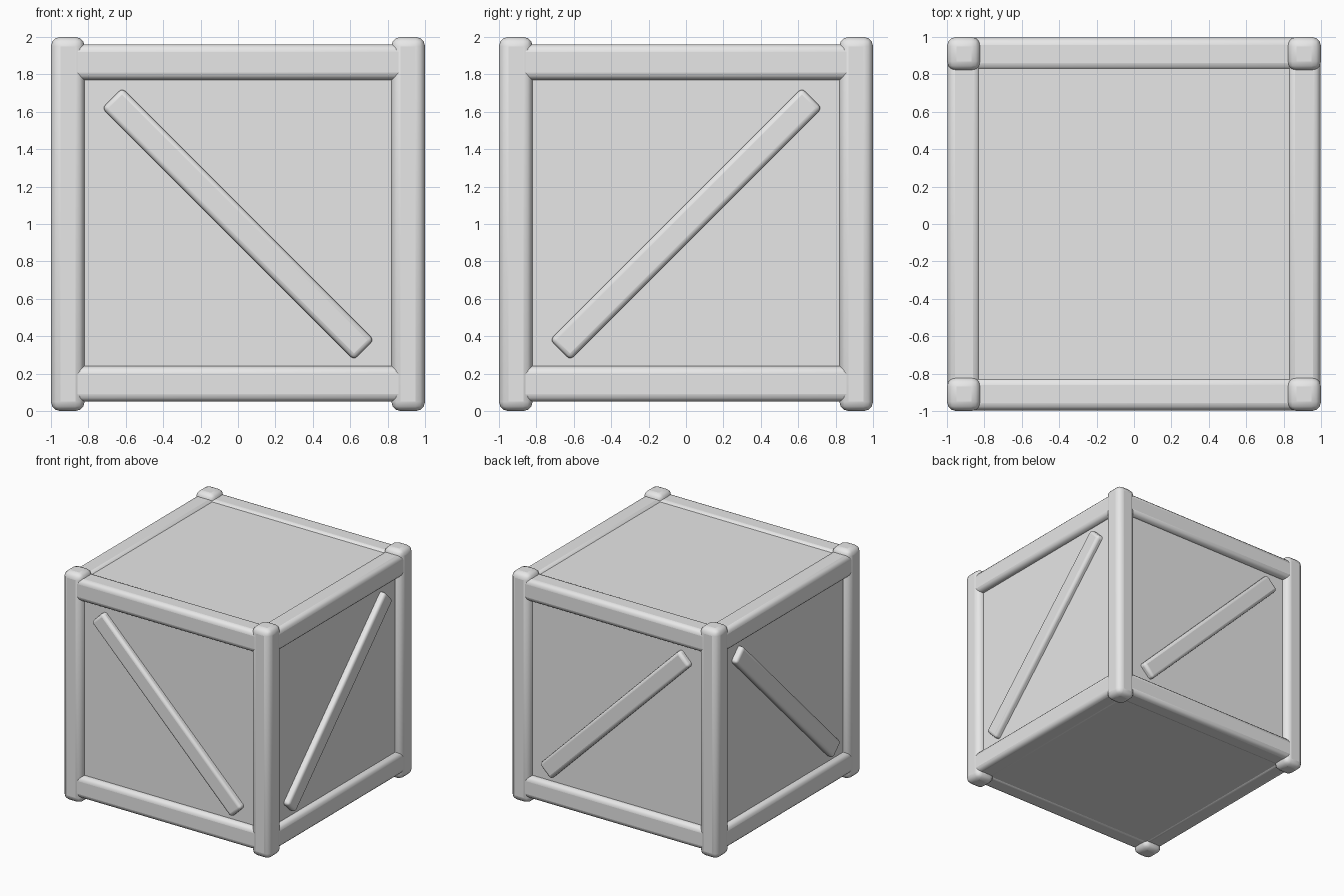
import bpy
import math
from mathutils import Matrix

if "Cube" in bpy.data.objects:
    bpy.data.objects.remove(bpy.data.objects["Cube"])

grey = bpy.data.materials.new("light grey")
grey.diffuse_color = (0.8, 0.8, 0.8, 1)
grey.use_nodes = True
grey.node_tree.nodes["Principled BSDF"].inputs["Base Color"].default_value = grey.diffuse_color


def box(name, centre, size, bevel=0.0, turn=Matrix()):
    """Rounded box: size in its own axes, turned, then moved to centre."""
    bpy.ops.mesh.primitive_cube_add(size=1)
    ob = bpy.context.object
    ob.name = name
    ob.data.transform(Matrix.Diagonal((*size, 1)))
    ob.matrix_world = Matrix.Translation(centre) @ turn
    ob.data.materials.append(grey)
    if bevel:
        mod = ob.modifiers.new("rounded edges", 'BEVEL')
        mod.width = bevel
        mod.segments = 3
        bpy.ops.object.shade_smooth_by_angle(angle=math.radians(35))
    return ob


# Inner crate body, whose six sides are the recessed panels
box("panel_body", (0, 0, 1), (1.89, 1.89, 1.89))

# Corner posts
for sx in (-1, 1):
    for sy in (-1, 1):
        box("corner_post", (sx * 0.91, sy * 0.91, 1), (0.18, 0.18, 2), 0.05)

# Top and bottom rails between the posts
for z in (0.145, 1.865):
    for s in (-1, 1):
        box("rail_x", (0, s * 0.909, z), (1.8, 0.176, 0.19), 0.04)
        box("rail_y", (s * 0.909, 0, z), (0.176, 1.8, 0.19), 0.04)

# Diagonal braces on the four upright sides
for s in (-1, 1):
    box("brace_x", (0, s * 0.94, 1), (1.904, 0.11, 0.152), 0.025,
        Matrix.Rotation(math.radians(45), 4, 'Y'))
    box("brace_y", (s * 0.94, 0, 1), (0.11, 1.904, 0.152), 0.025,
        Matrix.Rotation(math.radians(45), 4, 'X'))
